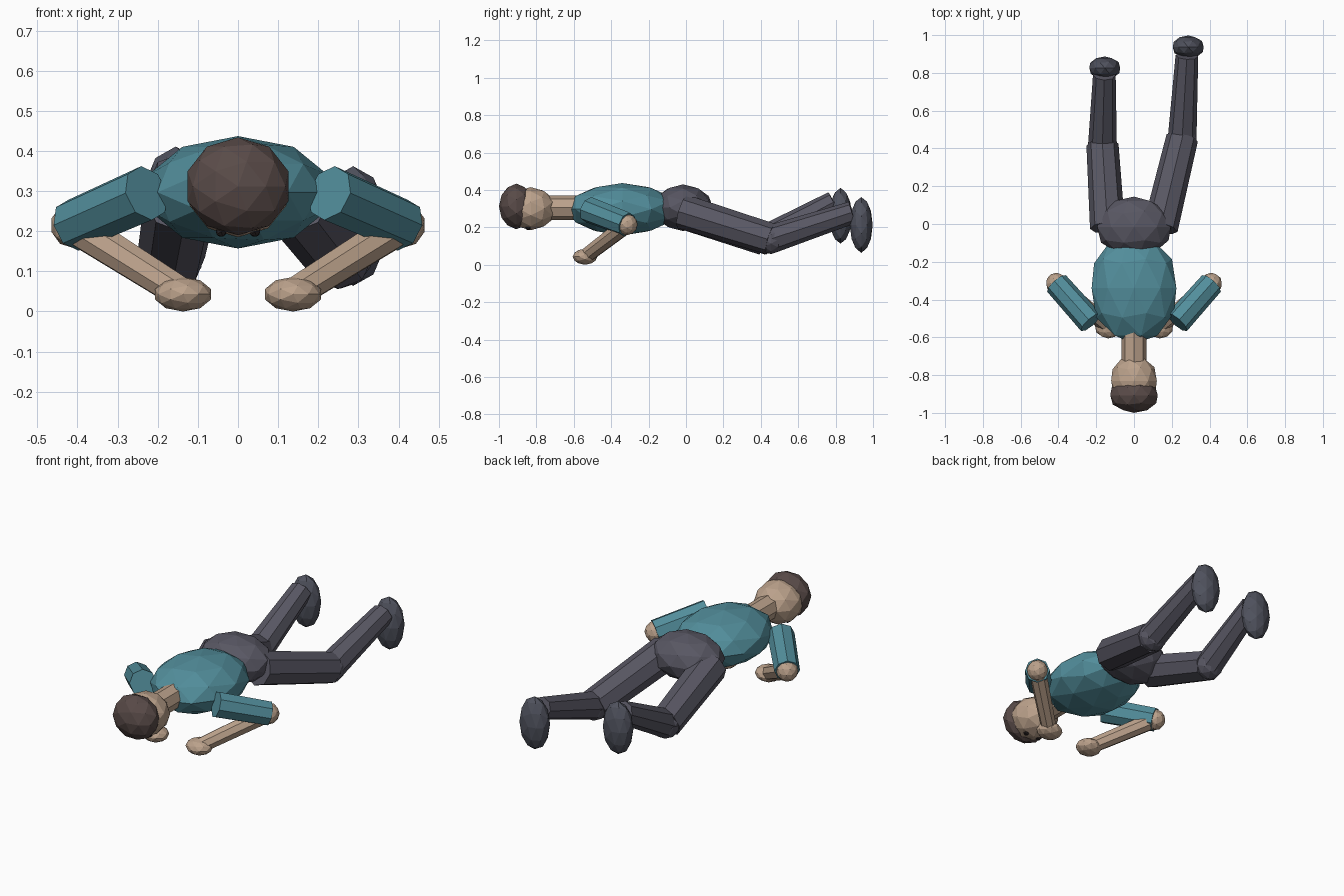
import bpy, math
from mathutils import Vector

cube = bpy.data.objects.get("Cube")
if cube:
    bpy.data.objects.remove(cube)


def material(name, rgb):
    m = bpy.data.materials.new(name)
    m.use_nodes = True
    m.diffuse_color = (*rgb, 1)
    m.node_tree.nodes["Principled BSDF"].inputs["Base Color"].default_value = (*rgb, 1)
    return m


skin = material("skin", (0.50, 0.36, 0.26))
hair_brown = material("hair_brown", (0.10, 0.07, 0.065))
shirt = material("teal_shirt", (0.085, 0.27, 0.33))
trousers = material("grey_trousers", (0.098, 0.095, 0.125))
shoe = material("dark_shoe", (0.08, 0.085, 0.112))
eye_dark = material("eye_dark", (0.02, 0.015, 0.015))


def finish(name, mat):
    obj = bpy.context.object
    obj.name = name
    obj.data.materials.append(mat)
    return obj


def ball(name, centre, size, mat, detail=2):
    """Faceted ellipsoid with its pole along the body."""
    bpy.ops.mesh.primitive_ico_sphere_add(subdivisions=detail, radius=1, location=centre,
                                          rotation=(math.pi / 2, 0, 0))
    obj = finish(name, mat)
    obj.scale = (size[0], size[2], size[1])
    return obj


def limb(name, start, end, r1, r2, mat):
    """Eight-sided tapered tube between two joints."""
    a, b = Vector(start), Vector(end)
    d = b - a
    bpy.ops.mesh.primitive_cone_add(vertices=8, radius1=r1, radius2=r2, depth=d.length,
                                    location=(a + b) / 2,
                                    rotation=d.to_track_quat('Z', 'Y').to_euler())
    return finish(name, mat)


# Trunk and head
ball("torso", (0, -0.34, 0.297), (0.236, 0.295, 0.14), shirt)
ball("pelvis", (0, -0.015, 0.305), (0.205, 0.16, 0.125), trousers)
limb("neck", (0, -0.57, 0.305), (0, -0.74, 0.305), 0.066, 0.066, skin)
ball("head", (0, -0.83, 0.30), (0.127, 0.137, 0.115), skin)
ball("hair", (0, -0.907, 0.312), (0.132, 0.093, 0.122), hair_brown)

# Arms and eyes, mirrored
for side, s in (("left", 1), ("right", -1)):
    shoulder, elbow = (s * 0.228, -0.52, 0.295), (s * 0.41, -0.315, 0.215)
    hand = (s * 0.137, -0.54, 0.043)
    limb(side + "_upper_arm", shoulder, elbow, 0.07, 0.066, shirt)
    ball(side + "_elbow", elbow, (0.057, 0.057, 0.057), skin)
    limb(side + "_forearm", elbow, hand, 0.047, 0.041, skin)
    ball(side + "_hand", hand, (0.073, 0.066, 0.043), skin)
    ball(side + "_eye", (s * 0.042, -0.845, 0.199), (0.015, 0.015, 0.015), eye_dark, 1)

# Legs, each in its own pose
poses = {
    "left": ((0.14, -0.02, 0.285), (0.255, 0.455, 0.137), (0.28, 0.89, 0.28), (0.287, 0.937, 0.213)),
    "right": ((-0.14, -0.02, 0.285), (-0.167, 0.42, 0.135), (-0.157, 0.79, 0.335), (-0.155, 0.826, 0.262)),
}
for side, (hip, knee, ankle, foot) in poses.items():
    limb(side + "_thigh", hip, knee, 0.093, 0.085, trousers)
    ball(side + "_knee", knee, (0.08, 0.08, 0.08), trousers)
    limb(side + "_shin", knee, ankle, 0.076, 0.06, trousers)
    ball(side + "_shoe", foot, (0.086, 0.061, 0.149), shoe)
